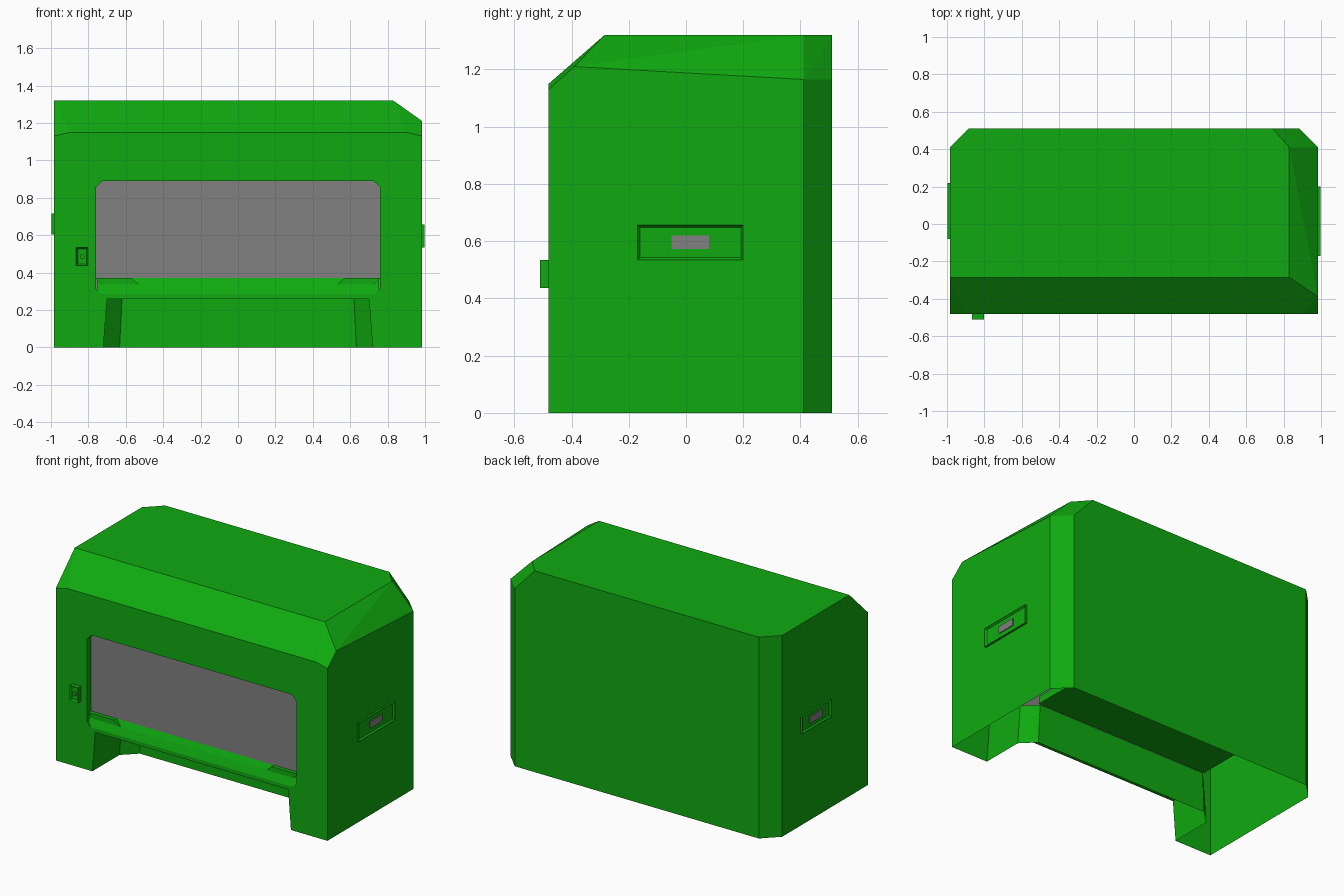
import bpy, bmesh
from mathutils import Vector

cube = bpy.data.objects.get("Cube")
if cube:
    bpy.data.objects.remove(cube)


def material(name, color):
    mat = bpy.data.materials.new(name)
    mat.use_nodes = True
    mat.diffuse_color = color
    mat.node_tree.nodes["Principled BSDF"].inputs["Base Color"].default_value = color
    return mat


GREEN = material("green paint", (0.005, 0.4, 0.005, 1))
GREY = material("grey panel", (0.22, 0.22, 0.22, 1))


def finish(name, bm, mats=(GREEN,)):
    bmesh.ops.recalc_face_normals(bm, faces=bm.faces)
    mesh = bpy.data.meshes.new(name)
    bm.to_mesh(mesh)
    bm.free()
    for mat in mats:
        mesh.materials.append(mat)
    obj = bpy.data.objects.new(name, mesh)
    bpy.context.collection.objects.link(obj)
    return obj


def loft(name, start, end, mats=(GREEN,)):
    """Closed solid between two matching loops."""
    bm = bmesh.new()
    a = [bm.verts.new(p) for p in start]
    b = [bm.verts.new(p) for p in end]
    bm.faces.new(a)
    bm.faces.new(b[::-1])
    for i in range(len(a)):
        j = (i + 1) % len(a)
        bm.faces.new((a[i], a[j], b[j], b[i]))
    return finish(name, bm, mats)


def box(name, lo, hi, mats=(GREEN,)):
    corners = [(lo[0], lo[1]), (hi[0], lo[1]), (hi[0], hi[1]), (lo[0], hi[1])]
    return loft(name, [(x, y, lo[2]) for x, y in corners],
                [(x, y, hi[2]) for x, y in corners], mats)


def recess(obj, direction, border, depth):
    """Inset the face pointing in a direction and push it inwards."""
    bm = bmesh.new()
    bm.from_mesh(obj.data)
    d = Vector(direction)
    face = max(bm.faces, key=lambda f: f.normal.dot(d))
    bmesh.ops.inset_region(bm, faces=[face], thickness=border)
    bmesh.ops.translate(bm, verts=face.verts, vec=-d * depth)
    bm.to_mesh(obj.data)
    bm.free()


# Cabinet body: bevelled hull
LEFT, RIGHT, FRONT, BACK, TOP = 0.985, -0.985, -0.48, 0.51, 1.32
points = [(s * 0.985, y, 0) for s in (-1, 1) for y in (FRONT, 0.41)]
points += [(s * 0.885, BACK, 0) for s in (-1, 1)]
points += [(s * 0.9, FRONT, 1.15) for s in (-1, 1)]
points += [(s * 0.985, FRONT, 1.13) for s in (-1, 1)]
points += [(RIGHT, -0.285, TOP), (RIGHT, 0.41, TOP), (-0.885, BACK, TOP)]
points += [(0.83, -0.285, TOP), (0.83, 0.41, TOP), (0.74, BACK, TOP)]
points += [(LEFT, -0.39, 1.21), (LEFT, 0.41, 1.165), (0.885, BACK, 1.165)]
bm = bmesh.new()
for p in points:
    bm.verts.new(p)
bmesh.ops.convex_hull(bm, input=bm.verts)
bmesh.ops.dissolve_limit(bm, angle_limit=0.005, verts=bm.verts, edges=bm.edges)
cabinet = finish("cabinet", bm, (GREEN, GREY))

# Cutters for the leg opening and the window
def floor_plan(side, inner, z):
    half = [(side, -0.6), (side, -0.2), (inner, -0.115)]
    return [(x, y, z) for x, y in half] + [(-x, y, z) for x, y in half[::-1]]


slope = 0.02 / 0.26
leg_cutter = loft("leg_opening_cutter", floor_plan(0.72 + slope * 0.1, 0.638, -0.1),
                  floor_plan(0.70, 0.62, 0.26))
half = [(0.73, 0.285), (0.76, 0.315), (0.76, 0.855), (0.725, 0.89)]
outline = half + [(-x, z) for x, z in half[::-1]]
PANEL = -0.44
window_cutter = loft("window_cutter", [(x, -0.6, z) for x, z in outline],
                     [(x, PANEL, z) for x, z in outline])
for cutter in (leg_cutter, window_cutter):
    mod = cabinet.modifiers.new("cut", "BOOLEAN")
    mod.operation = "DIFFERENCE"
    mod.solver = "EXACT"
    mod.object = cutter
bpy.context.view_layer.update()
evaluated = cabinet.evaluated_get(bpy.context.evaluated_depsgraph_get())
bm = bmesh.new()
bm.from_mesh(evaluated.to_mesh())
cabinet.modifiers.clear()
for cutter in (leg_cutter, window_cutter):
    bpy.data.objects.remove(cutter)

# Open underside, grey window panel
under = [f for f in bm.faces if all(v.co.z < 0.001 for v in f.verts)]
bmesh.ops.delete(bm, geom=under, context="FACES")
for f in bm.faces:
    on_panel = all(abs(v.co.y - PANEL) < 0.002 for v in f.verts)
    f.material_index = 1 if on_panel else 0
bm.to_mesh(cabinet.data)
bm.free()

# Sloping window sill, with small end blocks
profile = [(PANEL, 0.37), (-0.46, 0.335), (FRONT, 0.285), (PANEL, 0.285)]
loft("window_sill", [(-0.755, y, z) for y, z in profile],
     [(0.755, y, z) for y, z in profile])
for side, s in (("right", -1), ("left", 1)):
    ends = [(0.76, 0.37), (0.57, 0.37), (0.53, 0.337), (0.73, 0.337)]
    loft(side + "_sill_end", [(s * x, -0.466, z) for x, z in ends],
         [(s * x, PANEL, z) for x, z in ends])

# Inner shelf behind the leg opening
box("inner_shelf", (-0.63, -0.115, 0.262), (0.63, 0.3, 0.31))

# Recessed side handles with grey grips
for side, s, y0, y1, z0, z1 in (("left", 1, -0.17, 0.2, 0.535, 0.657),
                                ("right", -1, -0.08, 0.22, 0.605, 0.715)):
    xs = sorted((s * 0.975, s * 0.998))
    frame = box(side + "_handle_frame", (xs[0], y0, z0), (xs[1], y1, z1))
    recess(frame, (s, 0, 0), 0.012, 0.01)
    yc, zc = (y0 + y1) / 2, (z0 + z1) / 2
    xs = sorted((s * 0.98, s * 0.993))
    box(side + "_handle_grip", (xs[0], yc - 0.065, zc - 0.023),
        (xs[1], yc + 0.065, zc + 0.023), (GREY,))

# Front switch with a round button
switch = box("switch_housing", (-0.865, -0.51, 0.437), (-0.802, -0.47, 0.535))
recess(switch, (0, -1, 0), 0.012, 0.012)
bpy.ops.mesh.primitive_cylinder_add(vertices=12, radius=0.013, depth=0.012,
                                    location=(-0.833, -0.502, 0.486), rotation=(1.5708, 0, 0))
button = bpy.context.object
button.name = "switch_button"
button.data.materials.append(GREEN)
